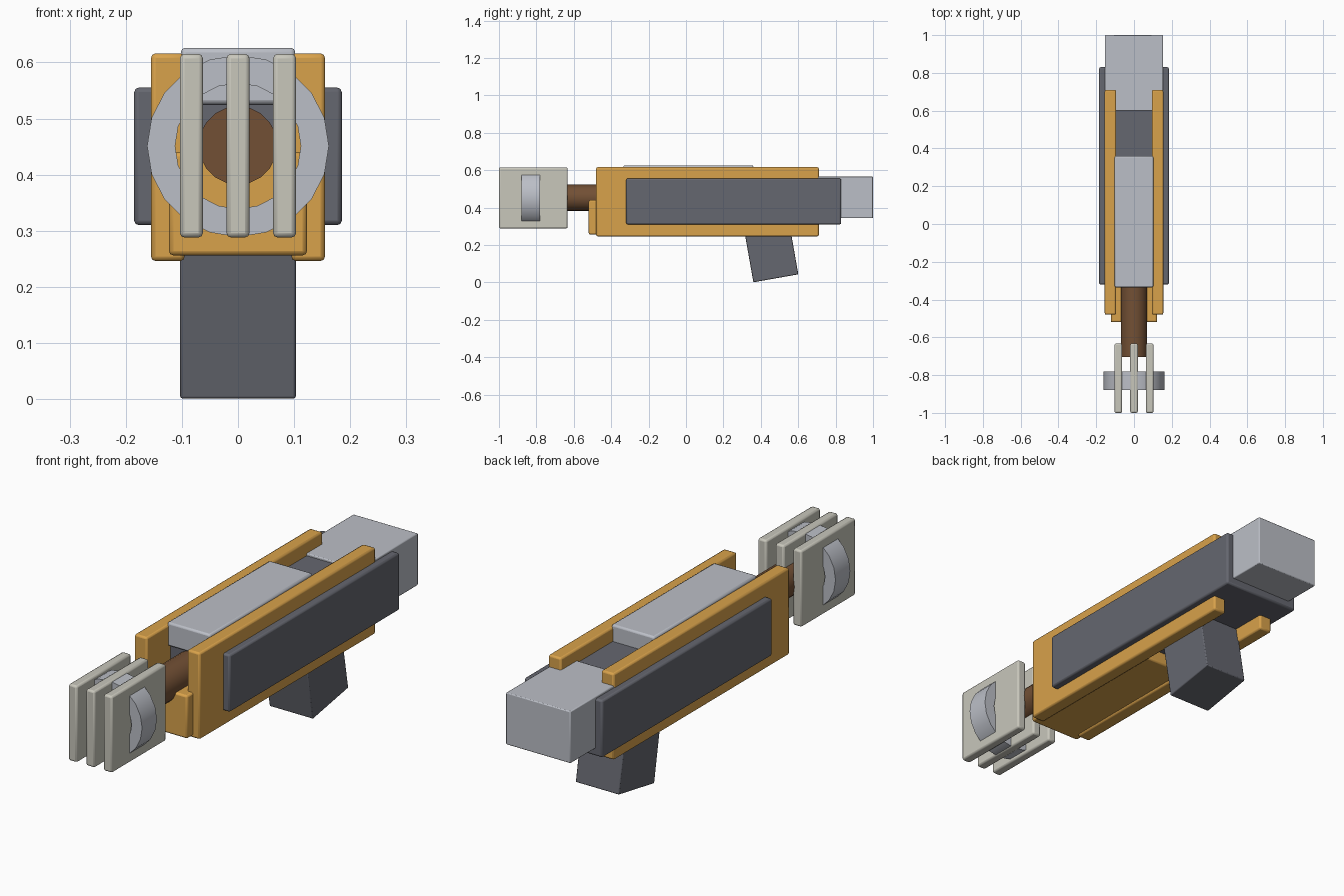
import bpy, bmesh, math
from mathutils import Matrix

if "Cube" in bpy.data.objects:
    bpy.data.objects.remove(bpy.data.objects["Cube"])


def material(name, rgb):
    m = bpy.data.materials.new(name)
    m.diffuse_color = (*rgb, 1)
    m.use_nodes = True
    m.node_tree.nodes["Principled BSDF"].inputs["Base Color"].default_value = m.diffuse_color
    return m


ORANGE = material("orange", (0.69, 0.36, 0.07))
DARK = material("dark_grey", (0.13, 0.135, 0.16))
LIGHT = material("light_grey", (0.5, 0.52, 0.57))
PALE = material("pale_grey", (0.58, 0.57, 0.5))
BROWN = material("brown", (0.17, 0.08, 0.035))


def finish(name, bm, mat, bevel=0.0):
    bmesh.ops.recalc_face_normals(bm, faces=bm.faces)
    me = bpy.data.meshes.new(name)
    bm.to_mesh(me)
    bm.free()
    ob = bpy.data.objects.new(name, me)
    bpy.context.collection.objects.link(ob)
    me.materials.append(mat)
    if bevel:
        mod = ob.modifiers.new("bevel", 'BEVEL')
        mod.width, mod.segments = bevel, 2
    bpy.ops.object.select_all(action='DESELECT')
    ob.select_set(True)
    bpy.context.view_layer.objects.active = ob
    bpy.ops.object.shade_smooth_by_angle(angle=math.radians(30))
    return ob


def box(name, x, y, z, mat, bevel=0.008):
    """Rounded box from (min, max) ranges."""
    bm = bmesh.new()
    bmesh.ops.create_cube(bm, size=1)
    for v in bm.verts:
        v.co = [(a + b) / 2 + c * (b - a) for (a, b), c in zip((x, y, z), v.co)]
    return finish(name, bm, mat, bevel)


def lathe_y(name, profile, z, mat, sides=20):
    """Closed (radius, y) profile spun round an axis along y."""
    bm = bmesh.new()
    rings = []
    for i in range(sides):
        a = 2 * math.pi * i / sides
        rings.append([bm.verts.new((r * math.cos(a), y, z + r * math.sin(a)))
                      for r, y in profile])
    n = len(profile)
    for i in range(sides):
        p, q = rings[i], rings[(i + 1) % sides]
        for j in range(n):
            k = (j + 1) % n
            bm.faces.new((p[j], p[k], q[k], q[j]))
    return finish(name, bm, mat)


# Main body and the shell around it
box("core_body", (-0.185, 0.185), (-0.32, 0.83), (0.31, 0.555), DARK)
for side, s in (("left", -1), ("right", 1)):
    box(side + "_side_plate", sorted((s * 0.095, s * 0.155)), (-0.48, 0.71),
        (0.246, 0.616), ORANGE)
box("lower_cradle", (-0.123, 0.123), (-0.52, 0.2), (0.256, 0.44), ORANGE)
box("top_slide", (-0.102, 0.102), (-0.335, 0.36), (0.525, 0.626), LIGHT)
box("rear_block", (-0.153, 0.153), (0.6, 1.0), (0.343, 0.565), LIGHT, 0.004)

# Tilted grip
grip = box("grip", (-0.103, 0.103), (-0.122, 0.122), (-0.175, 0.175), DARK, 0.004)
grip.matrix_world = Matrix.Translation((0, 0.45, 0.194)) @ Matrix.Rotation(math.radians(10), 4, 'X')

# Barrel
bm = bmesh.new()
bmesh.ops.create_cone(bm, cap_ends=True, segments=20, radius1=0.07, radius2=0.07, depth=0.5,
                      matrix=Matrix.Translation((0, -0.455, 0.452)) @ Matrix.Rotation(math.pi / 2, 4, 'X'))
finish("barrel", bm, BROWN)

# Muzzle ring with three upright fins
lathe_y("muzzle_ring", [(0.112, -0.88), (0.162, -0.88), (0.162, -0.78), (0.112, -0.78)],
        0.451, LIGHT)
for i, x in enumerate((-0.083, 0, 0.083)):
    box(f"muzzle_fin_{i + 1}", (x - 0.0205, x + 0.0205), (-1.0, -0.633), (0.288, 0.615), PALE)
